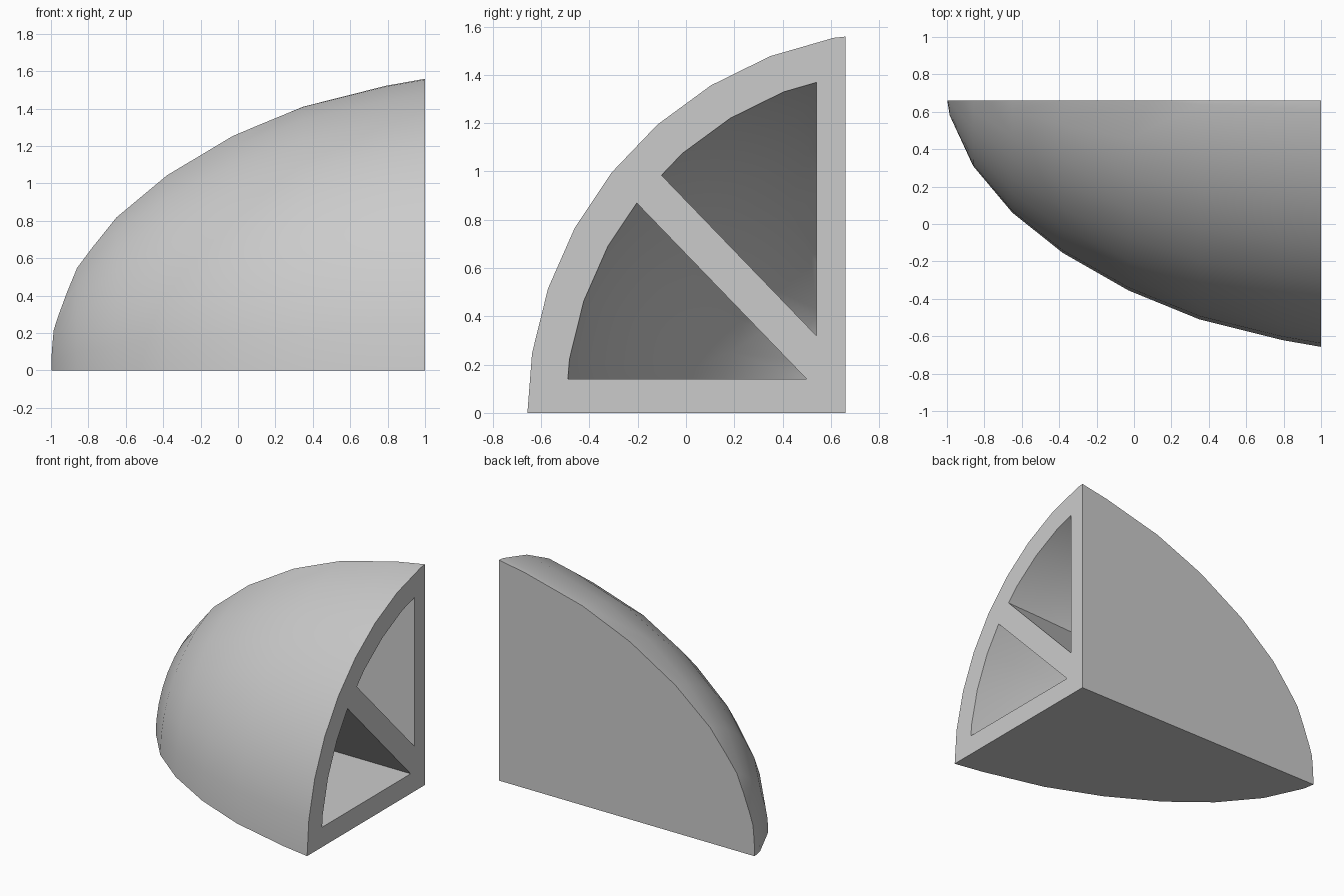
import bpy, bmesh
from math import cos, sin, radians
from mathutils import Vector

cube = bpy.data.objects.get("Cube")
if cube:
    bpy.data.objects.remove(cube, do_unlink=True)

AXIS_Y = 0.91
BACK = 0.66
# Nose profile: distance along x, radius about the long axis
PROFILE = [(-1.04, 0), (-0.985, 0.33), (-0.86, 0.6), (-0.65, 0.85), (-0.38, 1.065),
           (-0.03, 1.265), (0.35, 1.42), (0.79, 1.53), (1.0, 1.567)]
ANGLES = [0] + [9 + 10 * i for i in range(9)]

grey = bpy.data.materials.new("light grey")
grey.use_nodes = True
colour = (0.6, 0.6, 0.6, 1)
grey.diffuse_color = colour
grey.node_tree.nodes["Principled BSDF"].inputs["Base Color"].default_value = colour


def dome_piece(name, profile, cuts):
    """Quarter of a rounded nose, trimmed by (point, outward normal) planes."""
    bm = bmesh.new()
    for x, r in profile:
        for a in ANGLES if r else [0]:
            t = radians(a)
            bm.verts.new((x, AXIS_Y - r * cos(t), 1.01 * r * sin(t)))
        bm.verts.new((x, AXIS_Y, 0))
    bmesh.ops.remove_doubles(bm, verts=bm.verts, dist=1e-5)
    hull = bmesh.ops.convex_hull(bm, input=bm.verts)
    loose = set(hull["geom_interior"] + hull["geom_unused"])
    bmesh.ops.delete(bm, geom=[v for v in loose if isinstance(v, bmesh.types.BMVert)],
                     context="VERTS")
    for point, normal in cuts:
        geom = bm.verts[:] + bm.edges[:] + bm.faces[:]
        bmesh.ops.bisect_plane(bm, geom=geom, plane_co=point, plane_no=normal,
                               clear_outer=True)
        rim = [e for e in bm.edges if e.is_boundary]
        bmesh.ops.holes_fill(bm, edges=rim, sides=0)
    bmesh.ops.dissolve_limit(bm, angle_limit=radians(0.5), verts=bm.verts, edges=bm.edges)
    bmesh.ops.recalc_face_normals(bm, faces=bm.faces)
    mesh = bpy.data.meshes.new(name)
    bm.to_mesh(mesh)
    bm.free()
    mesh.materials.append(grey)
    obj = bpy.data.objects.new(name, mesh)
    bpy.context.collection.objects.link(obj)
    return obj


# Solid outer shell with flat back and base
shell = dome_piece("quarter_dome", PROFILE, [((0, BACK, 0), (0, 1, 0))])

# Two pockets either side of the diagonal rib, open at the +x end
inner = [(1 - 0.92 * (1 - x), 0.9 * r) for x, r in PROFILE]
inner.append((1.1, inner[-1][1]))
rib_normal = Vector((0, 0.72, 0.695))
pockets = [
    dome_piece("lower_pocket", inner, [((0, 0, 0.14), (0, 0, -1)),
                                       ((0, 0.5, 0.14), rib_normal)]),
    dome_piece("upper_pocket", inner, [((0, 0.54, 0), (0, 1, 0)),
                                       ((0, 0.54, 0.32), -rib_normal)]),
]
bpy.context.view_layer.objects.active = shell
for pocket in pockets:
    pocket.hide_render = True
    cut = shell.modifiers.new(pocket.name, "BOOLEAN")
    cut.operation = "DIFFERENCE"
    cut.solver = "EXACT"
    cut.object = pocket
    bpy.ops.object.modifier_apply(modifier=cut.name)
    bpy.data.objects.remove(pocket, do_unlink=True)

# Smooth the curved skin, keep the trimmed edges crisp
bpy.ops.object.select_all(action="DESELECT")
shell.select_set(True)
bpy.ops.object.shade_smooth_by_angle(angle=radians(30))
